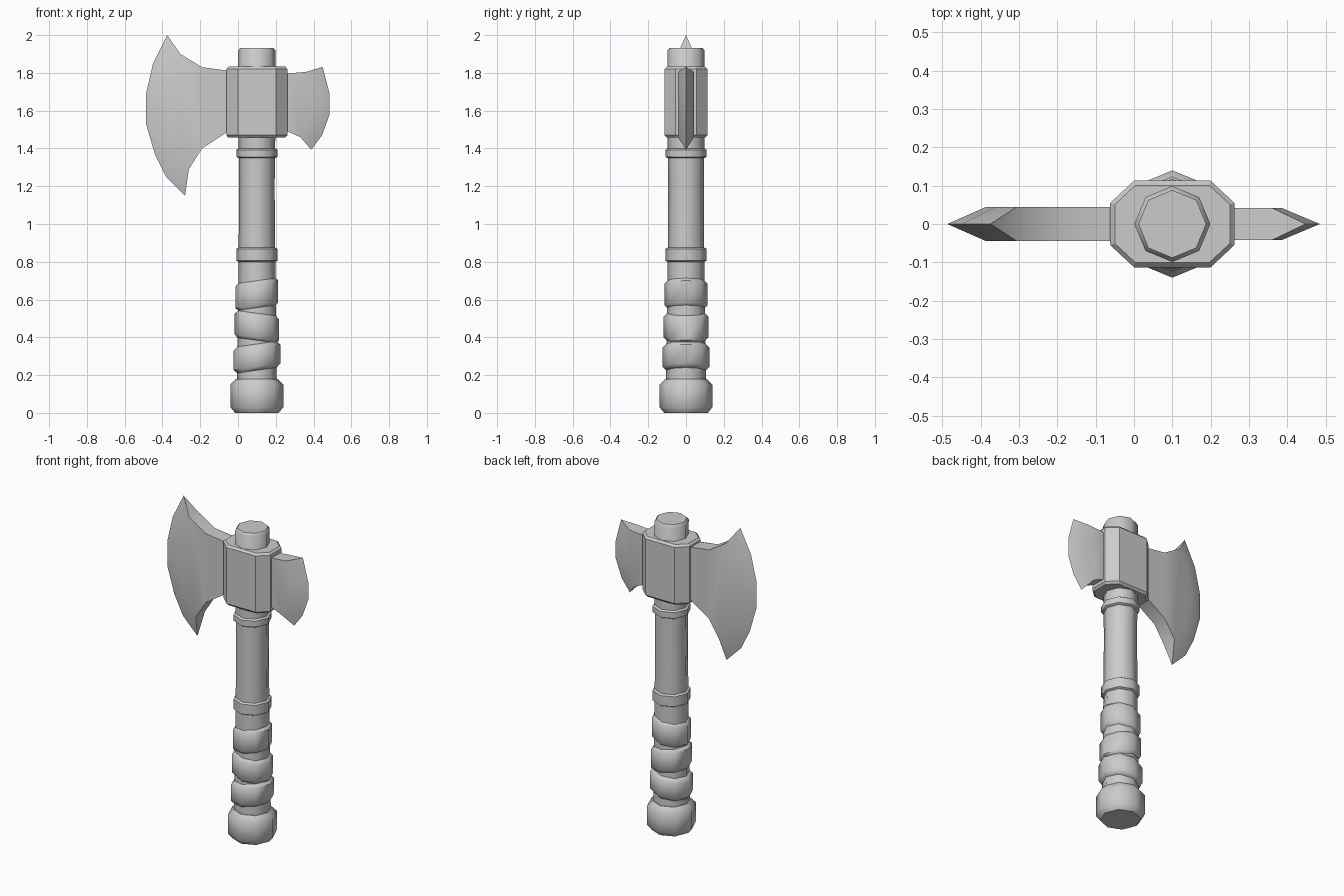
import bpy, bmesh, math

cube = bpy.data.objects.get("Cube")
if cube:
    bpy.data.objects.remove(cube, do_unlink=True)

AXIS_X = 0.1  # handle axis

grey = bpy.data.materials.new("plain_grey")
grey.use_nodes = True
colour = (0.6, 0.6, 0.6, 1)
grey.diffuse_color = colour
grey.node_tree.nodes["Principled BSDF"].inputs["Base Color"].default_value = colour


def finish(name, bm, smooth=None):
    """Turn a bmesh into a named object, optionally smooth below an angle."""
    bmesh.ops.recalc_face_normals(bm, faces=bm.faces)
    mesh = bpy.data.meshes.new(name)
    bm.to_mesh(mesh)
    bm.free()
    mesh.materials.append(grey)
    obj = bpy.data.objects.new(name, mesh)
    bpy.context.collection.objects.link(obj)
    if smooth:
        bpy.ops.object.select_all(action='DESELECT')
        obj.select_set(True)
        bpy.context.view_layer.objects.active = obj
        bpy.ops.object.shade_smooth_by_angle(angle=math.radians(smooth))
    return obj


def loft(name, rings, smooth=None):
    """Bridge closed rings of points and cap both ends."""
    bm = bmesh.new()
    loops = [[bm.verts.new(p) for p in ring] for ring in rings]
    for a, b in zip(loops, loops[1:]):
        for i in range(len(a)):
            j = (i + 1) % len(a)
            bm.faces.new((a[i], a[j], b[j], b[i]))
    bm.faces.new(loops[0])
    bm.faces.new(loops[-1])
    return finish(name, bm, smooth)


def turned(name, profile, tilt=0):
    """Eight-sided turned part from (radius, z) pairs, sheared by tilt."""
    rings = []
    for r, z in profile:
        ring = []
        for i in range(8):
            a = math.tau * i / 8
            x = r * math.cos(a)
            ring.append((AXIS_X + x, r * math.sin(a), z + tilt * x))
        rings.append(ring)
    return loft(name, rings, 46)


def band(name, r, low, high, tilt=0, edge=0.012):
    return turned(name, [(r - 0.02, low - edge / 2), (r, low + edge / 2),
                         (r, high - edge), (r - 0.02, high)], tilt)


# Handle, pommel, bands and slanted grip wraps
turned("shaft", [(0.106, 0.12), (0.098, 0.7), (0.094, 1.2), (0.098, 1.5),
                 (0.099, 1.918), (0.088, 1.932)])
turned("pommel", [(0.115, 0), (0.14, 0.03), (0.14, 0.15), (0.11, 0.18)])
band("upper_band", 0.109, 1.35, 1.405)
band("middle_band", 0.109, 0.80, 0.88)
band("top_wrap", 0.113, 0.56, 0.705, 0.14, 0.02)
band("middle_wrap", 0.118, 0.39, 0.53, -0.13, 0.02)
band("bottom_wrap", 0.124, 0.235, 0.365, 0.14, 0.02)


# Head block: chamfered octagon
def block_ring(inset, z):
    x, y, cx, cy = 0.162 - inset, 0.113 - inset, 0.1 - inset / 3, 0.055 - inset / 3
    pts = [(x, -cy), (x, cy), (cx, y), (-cx, y),
           (-x, cy), (-x, -cy), (-cx, -y), (cx, -y)]
    return [(AXIS_X + px, py, z) for px, py in pts]


loft("head_block", [block_ring(0.012, 1.457), block_ring(0, 1.47),
                    block_ring(0, 1.82), block_ring(0.012, 1.833)])


# Blades: flat cheeks with a bevel running to a sharp edge
def blade(name, half, top, inner, bottom, edge):
    bm = bmesh.new()
    cheek = top + inner + bottom
    n = len(cheek)
    front = [bm.verts.new((x, -half, z)) for x, z in cheek]
    back = [bm.verts.new((x, half, z)) for x, z in cheek]
    tip = [bm.verts.new((x, 0, z)) for x, z in edge]
    bm.faces.new(front)
    bm.faces.new(back)
    first, last = len(top), len(top) + len(inner) - 1
    for i in range(n):
        j = (i + 1) % n
        if first <= i < last:
            k = i - first
            for side in (front, back):
                bm.faces.new((side[i], side[j], tip[k + 1], tip[k]))
        else:
            bm.faces.new((front[i], front[j], back[j], back[i]))
    for i, t in ((first, tip[0]), (last, tip[-1])):
        bm.faces.new((front[i], back[i], t))
    bmesh.ops.triangulate(bm, faces=[f for f in bm.faces if len(f.verts) > 4])
    return finish(name, bm, 30)


blade("large_blade", 0.045,
      [(0.0, 1.805), (-0.06, 1.81), (-0.19, 1.83)],
      [(-0.305, 1.90), (-0.36, 1.79), (-0.385, 1.68),
       (-0.38, 1.55), (-0.34, 1.43), (-0.26, 1.29)],
      [(-0.19, 1.40), (-0.06, 1.485), (0.0, 1.50)],
      [(-0.375, 2.0), (-0.45, 1.85), (-0.487, 1.69),
       (-0.487, 1.53), (-0.44, 1.37), (-0.28, 1.15)])
# Extra point keeps the lower edge of the large blade full
blade_mesh = bpy.data.objects["large_blade"].data
bm = bmesh.new()
bm.from_mesh(blade_mesh)
for e in [e for e in bm.edges
          if all(abs(v.co.y) < 0.001 and v.co.z < 1.4 for v in e.verts)]:
    new = bmesh.ops.bisect_edges(bm, edges=[e], cuts=1)["geom_split"]
    for v in new:
        if isinstance(v, bmesh.types.BMVert):
            v.co = (-0.38, 0, 1.25)
bmesh.ops.triangulate(bm, faces=[f for f in bm.faces if len(f.verts) > 4])
bm.to_mesh(blade_mesh)
bm.free()

blade("small_blade", 0.042,
      [(0.2, 1.795), (0.26, 1.797)],
      [(0.36, 1.805), (0.385, 1.69), (0.385, 1.61), (0.36, 1.53), (0.33, 1.46)],
      [(0.26, 1.49), (0.2, 1.50)],
      [(0.448, 1.832), (0.485, 1.69), (0.485, 1.58), (0.445, 1.47), (0.388, 1.393)])
